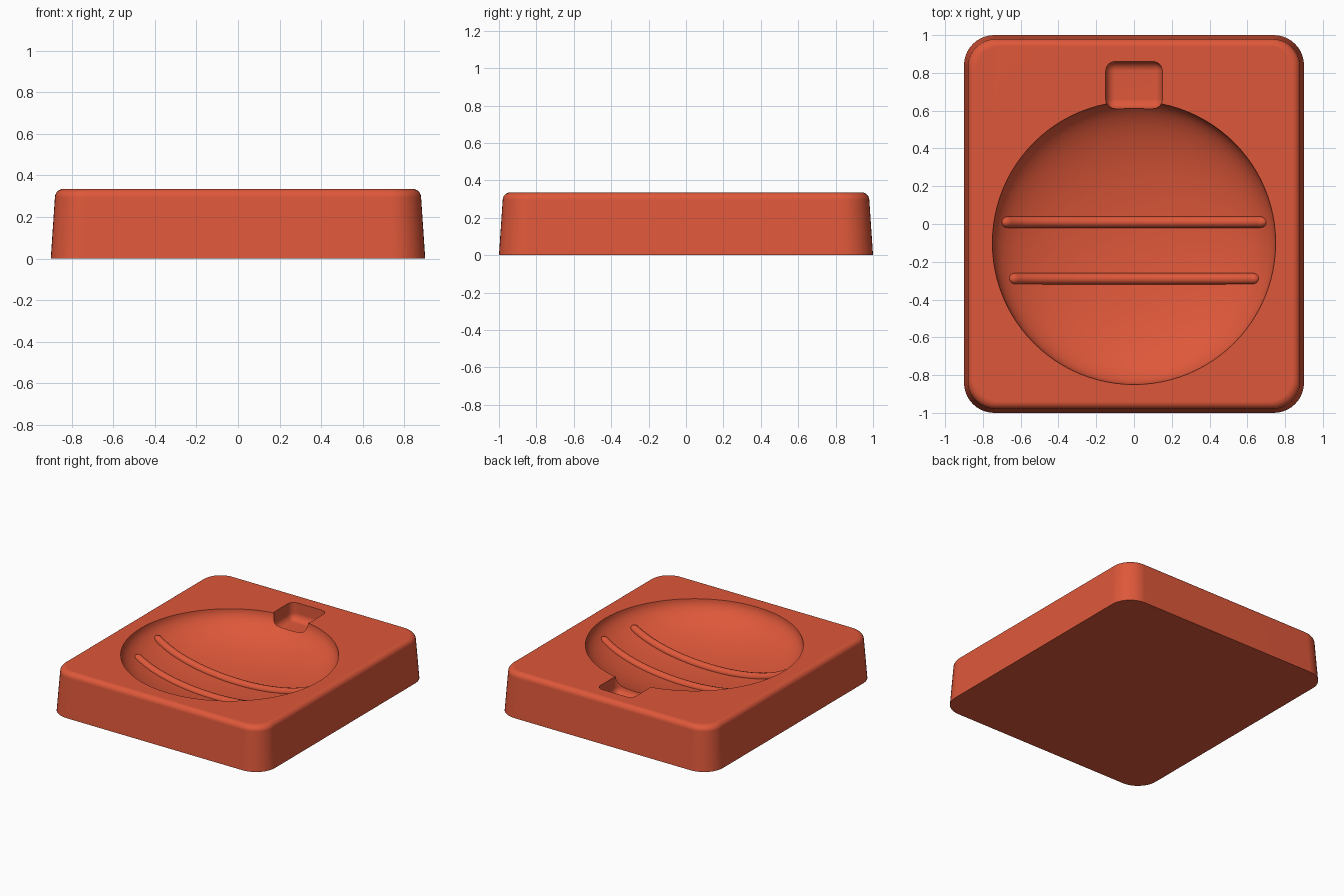
import bpy
import bmesh
from math import sin, cos, pi, sqrt, radians
from mathutils import Matrix, Vector

if "Cube" in bpy.data.objects:
    bpy.data.objects.remove(bpy.data.objects["Cube"], do_unlink=True)

HEIGHT = 0.335
BOWL_Y, BOWL_R, BOWL_DEPTH = -0.1, 0.75, 0.26

clay = bpy.data.materials.new("terracotta red")
clay.use_nodes = True
clay.diffuse_color = (0.73, 0.097, 0.042, 1)
clay.node_tree.nodes["Principled BSDF"].inputs["Base Color"].default_value = clay.diffuse_color


def add_object(name, data):
    ob = bpy.data.objects.new(name, data)
    bpy.context.collection.objects.link(ob)
    data.materials.append(clay)
    return ob


def mesh_object(name, bm):
    bmesh.ops.recalc_face_normals(bm, faces=bm.faces)
    me = bpy.data.meshes.new(name)
    bm.to_mesh(me)
    bm.free()
    return add_object(name, me)


def select_only(ob):
    bpy.ops.object.select_all(action='DESELECT')
    ob.select_set(True)
    bpy.context.view_layer.objects.active = ob


def rounded_ring(bm, inset, z, radius=0.16, steps=10):
    """Rounded rectangle loop of vertices at height z."""
    hx, hy, r = 0.9 - inset, 1.0 - inset, radius - inset * 0.5
    ring = []
    for corner, (sx, sy) in enumerate([(1, 1), (-1, 1), (-1, -1), (1, -1)]):
        for i in range(steps + 1):
            a = (corner + i / steps) * pi / 2
            ring.append(bm.verts.new((sx * (hx - r) + r * cos(a), sy * (hy - r) + r * sin(a), z)))
    return ring


# Block: tapered sides with a rounded top edge
bm = bmesh.new()
fillet = 0.04
levels = [(0, 0)]
for i in range(7):
    a = i / 6 * pi / 2
    levels.append((0.02 + fillet * (1 - cos(a)), HEIGHT - fillet * (1 - sin(a))))
rings = [rounded_ring(bm, inset, z) for inset, z in levels]
for low, high in zip(rings, rings[1:]):
    for i in range(len(low)):
        j = (i + 1) % len(low)
        bm.faces.new((low[i], low[j], high[j], high[i]))
bm.faces.new(rings[0][::-1])
bm.faces.new(rings[-1])
block = mesh_object("dish_block", bm)

# Bowl cutter: flattened sphere centred on the top face
bm = bmesh.new()
bmesh.ops.create_uvsphere(bm, u_segments=96, v_segments=48, radius=1)
bmesh.ops.transform(bm, verts=bm.verts, matrix=Matrix.Translation((0, BOWL_Y, HEIGHT))
                    @ Matrix.Diagonal((BOWL_R, BOWL_R, BOWL_DEPTH, 1)))
bowl_cutter = mesh_object("bowl_cutter", bm)

# Notch cutter: rounded box overlapping the back rim
bm = bmesh.new()
bmesh.ops.create_cube(bm, size=1)
bmesh.ops.transform(bm, verts=bm.verts, matrix=Matrix.Translation((0, 0.735, HEIGHT + 0.02))
                    @ Matrix.Diagonal((0.3, 0.25, 0.3, 1)))
bmesh.ops.bevel(bm, geom=bm.edges[:], offset=0.05, segments=6, profile=0.5, affect='EDGES')
notch_cutter = mesh_object("notch_cutter", bm)

for cutter in (bowl_cutter, notch_cutter):
    mod = block.modifiers.new("cut", 'BOOLEAN')
    mod.operation, mod.solver, mod.object = 'DIFFERENCE', 'EXACT', cutter
    cutter.hide_render = True
select_only(block)
bpy.ops.object.convert(target='MESH')
for cutter in (bowl_cutter, notch_cutter):
    bpy.data.objects.remove(cutter, do_unlink=True)
select_only(block)
bpy.ops.object.shade_smooth_by_angle(angle=radians(30))
weighted = block.modifiers.new("even shading", 'WEIGHTED_NORMAL')
weighted.keep_sharp = True


# Ribs: round-ended tubes lying along the bowl floor
def rib(name, y, half_length, radius=0.03, steps=60):
    cu = bpy.data.curves.new(name, 'CURVE')
    cu.dimensions = '3D'
    cu.bevel_depth = radius
    cu.bevel_resolution = 4
    cu.use_fill_caps = True
    spline = cu.splines.new('POLY')
    spline.points.add(steps)
    for i, p in enumerate(spline.points):
        x = half_length * sin((i / steps - 0.5) * pi)
        r2 = (x * x + (y - BOWL_Y) ** 2) / BOWL_R ** 2
        p.co = (x, y, HEIGHT - BOWL_DEPTH * sqrt(1 - r2), 1)
        into_cap = max(0, 1 - (half_length - abs(x)) / radius)
        p.radius = max(0.05, sqrt(1 - into_cap ** 2))
    ob = add_object(name, cu)
    select_only(ob)
    bpy.ops.object.convert(target='MESH')
    bpy.ops.object.shade_smooth_by_angle(angle=radians(40))


rib("back_rib", 0.01, 0.7)
rib("front_rib", -0.29, 0.66)
